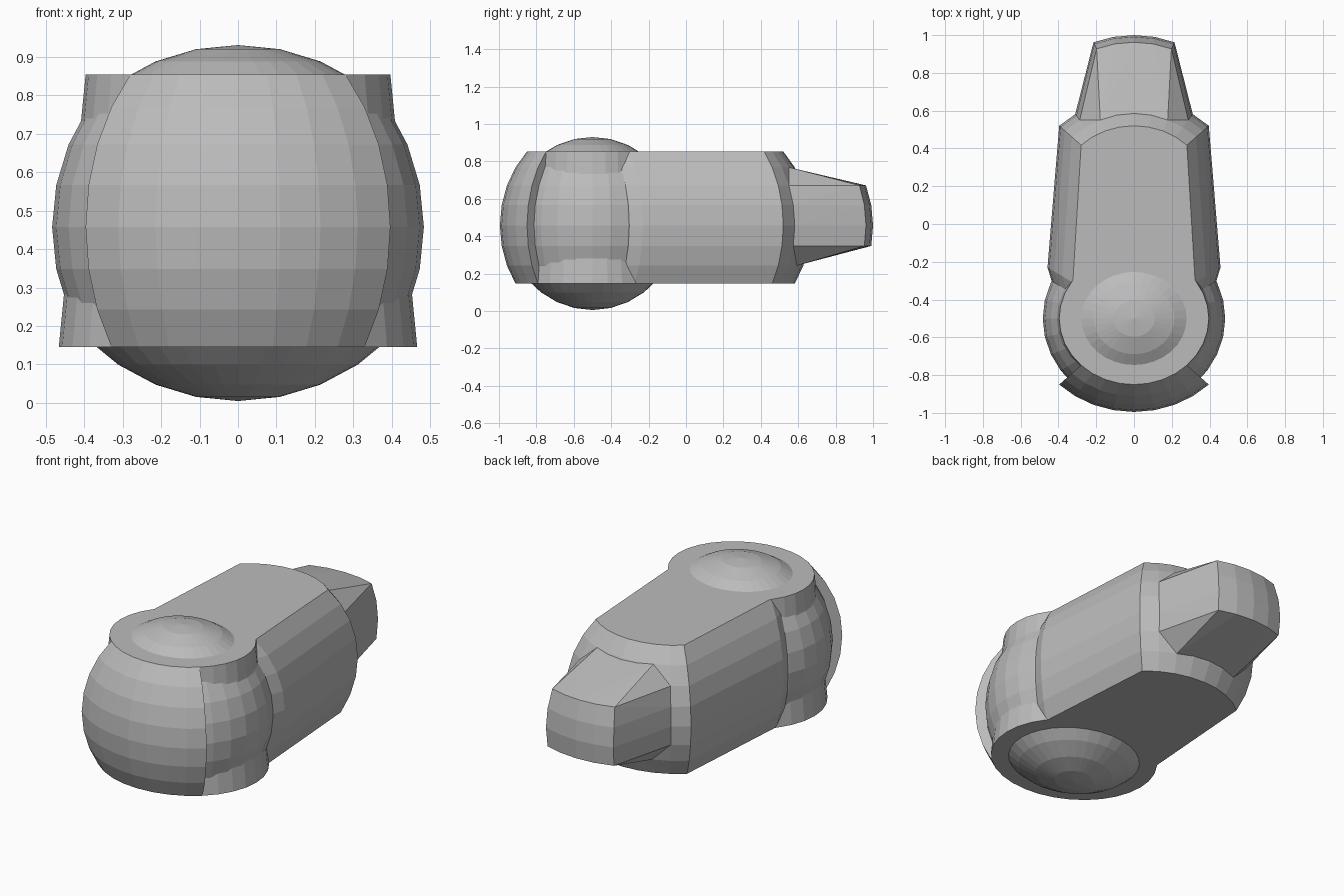
import bpy
import bmesh
from math import sin, cos, radians

cube = bpy.data.objects.get("Cube")
if cube:
    bpy.data.objects.remove(cube, do_unlink=True)

grey = bpy.data.materials.new("plain grey")
grey.use_nodes = True
grey.diffuse_color = (0.5, 0.5, 0.5, 1)
grey.node_tree.nodes["Principled BSDF"].inputs["Base Color"].default_value = (0.5, 0.5, 0.5, 1)

RX, RY, RZ = 0.56, 0.495, 0.56     # radii of the shared round form
HEAD_Y, BODY_Y, TAIL_Y = -0.5, 0.17, 0.505
MID_Z = 0.457
STEP = 11.25                       # angle of one facet
SIDE_LATS = [STEP * i for i in range(-3, 5)]


def on_round(turn, lat, y, x=0.0, z=MID_Z):
    """Point on the round form; turn 0 faces +y, 90 faces +x."""
    t, l = radians(turn), radians(lat)
    return (x + RX * cos(l) * sin(t), y + RY * cos(l) * cos(t), z + RZ * sin(l))


def finish(name, bm):
    bmesh.ops.recalc_face_normals(bm, faces=bm.faces[:])
    mesh = bpy.data.meshes.new(name)
    bm.to_mesh(mesh)
    bm.free()
    mesh.materials.append(grey)
    obj = bpy.data.objects.new(name, mesh)
    bpy.context.collection.objects.link(obj)
    return obj


def stack(name, rows):
    """Closed solid through stacked loops of points."""
    bm = bmesh.new()
    loops = [[bm.verts.new(p) for p in row] for row in rows]
    n = len(loops[0])
    for a, b in zip(loops, loops[1:]):
        for i in range(n):
            j = (i + 1) % n
            bm.faces.new((a[i], a[j], b[j], b[i]))
    bm.faces.new(loops[0])
    bm.faces.new(loops[-1])
    bmesh.ops.remove_doubles(bm, verts=bm.verts[:], dist=0.0005)
    return finish(name, bm)


def arc(start, end, lat, y, x=0.0, z=MID_Z):
    count = round((end - start) / STEP)
    return [on_round(start + STEP * i, lat, y, x, z) for i in range(count + 1)]


# Tapered collar around the head
stack("head_collar", [arc(0, 360 - STEP, lat, HEAD_Y) for lat in (SIDE_LATS[0], SIDE_LATS[-1])])


# Bulging quarter panels at the front and both sides of the head
def panel(name, facing, shift):
    rows = []
    for lat in SIDE_LATS:
        row = arc(facing - 45, facing + 45, lat, HEAD_Y, shift)
        rows.append(row + [(shift, HEAD_Y, row[0][2])])
    stack(name, rows)


panel("front_panel", 180, 0)
panel("left_panel", 90, -0.077)
panel("right_panel", 270, 0.077)

# Shallow domes set into the top and bottom of the head
for name, sign, z in (("top_dome", 1, 0.37), ("bottom_dome", -1, 0.565)):
    stack(name, [arc(0, 360 - STEP, sign * STEP * i, HEAD_Y, 0, z) for i in range(4, 9)])

# Long body, widening towards the head, with a rounded back
rows = []
for lat in SIDE_LATS:
    f = cos(radians(lat))
    row = arc(-45, 45, lat, BODY_Y)
    z = row[0][2]
    flank = [(0.458 * f, HEAD_Y + 0.27 * f, z), (0.4 * f, -0.42, z)]
    rows.append(row + flank + [(-x, y, z) for x, y, z in reversed(flank)])
stack("body", rows)

# Tapered tail block: eight-sided root narrowing to a curved end
points = [on_round(t, lat, BODY_Y) for t in (-22.5, 22.5) for lat in (-22.5, 33.75)]
for lat in (-STEP, 0, STEP, 2 * STEP):
    points += [on_round(t, lat, BODY_Y) for t in (-33.75, 33.75)]
    points += arc(-22.5, 22.5, lat, TAIL_Y)
bm = bmesh.new()
for p in points:
    bm.verts.new(p)
hull = bmesh.ops.convex_hull(bm, input=bm.verts[:])
loose = [v for v in hull["geom_interior"] + hull["geom_unused"] if isinstance(v, bmesh.types.BMVert)]
bmesh.ops.delete(bm, geom=list(set(loose)), context="VERTS")
finish("tail_block", bm)
